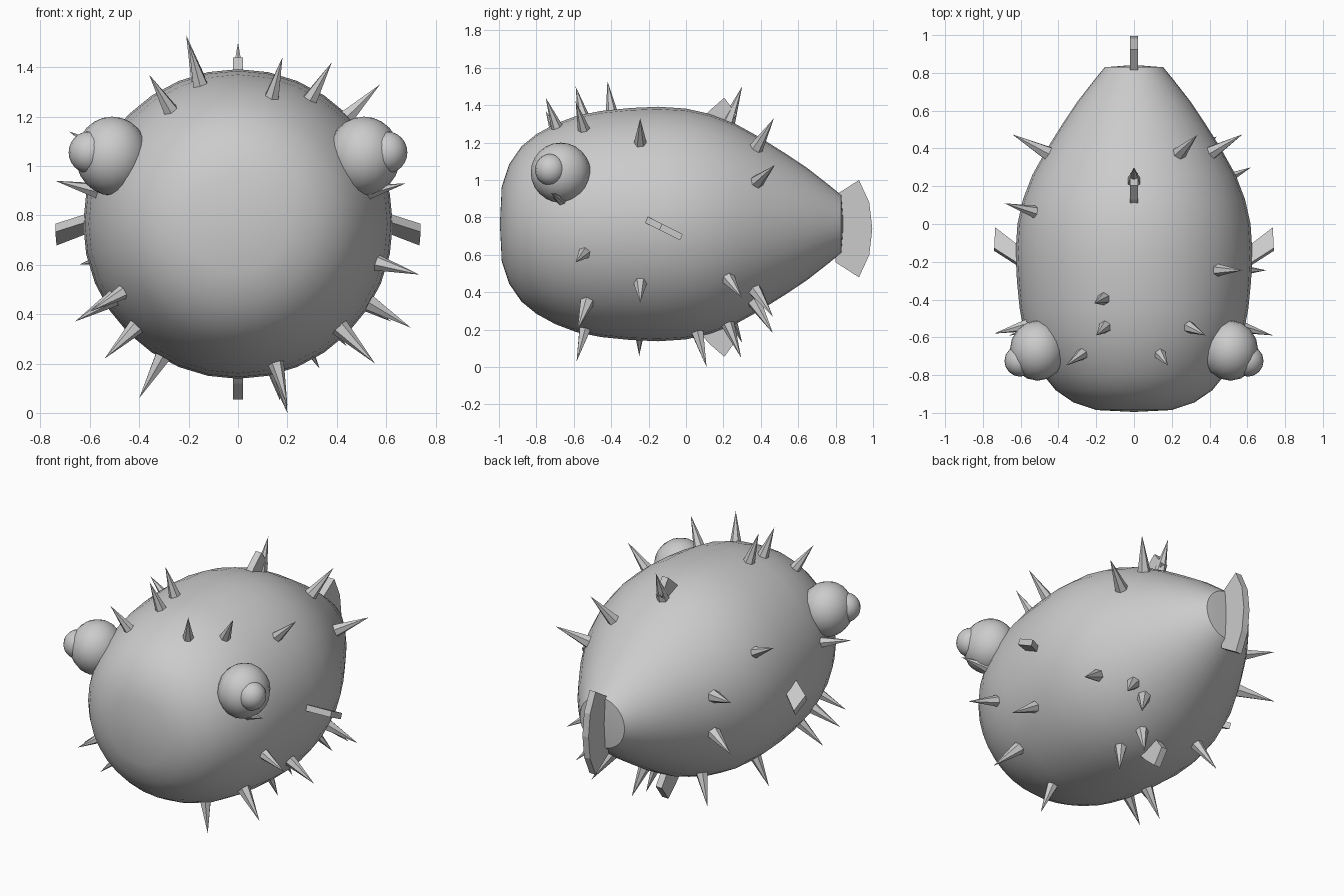
import bpy, bmesh, math
from mathutils import Vector

if "Cube" in bpy.data.objects:
    bpy.data.objects.remove(bpy.data.objects["Cube"])

CZ = 0.765  # height of the body axis


def finish(bm, name, smooth=True, angle=40):
    bmesh.ops.recalc_face_normals(bm, faces=bm.faces)
    me = bpy.data.meshes.new(name)
    bm.to_mesh(me)
    bm.free()
    ob = bpy.data.objects.new(name, me)
    bpy.context.collection.objects.link(ob)
    if smooth:
        bpy.ops.object.select_all(action='DESELECT')
        ob.select_set(True)
        bpy.context.view_layer.objects.active = ob
        bpy.ops.object.shade_smooth_by_angle(angle=math.radians(angle))
    return ob


# body: (y, radius) profile turned around the y axis
profile = [(-0.995, 0), (-0.985, 0.2), (-0.945, 0.32), (-0.88, 0.415), (-0.8, 0.48),
           (-0.7, 0.535), (-0.58, 0.58), (-0.45, 0.605), (-0.3, 0.62), (-0.15, 0.627),
           (0, 0.617), (0.13, 0.588), (0.26, 0.538), (0.4, 0.46), (0.53, 0.378),
           (0.65, 0.298), (0.76, 0.212), (0.83, 0.155), (0.842, 0)]
bm = bmesh.new()
vs = [bm.verts.new((r, y, CZ)) for y, r in profile]
es = [bm.edges.new(p) for p in zip(vs, vs[1:])]
bmesh.ops.spin(bm, geom=vs + es, cent=(0, 0, CZ), axis=(0, 1, 0),
               angle=2 * math.pi, steps=32)
bmesh.ops.remove_doubles(bm, verts=bm.verts, dist=0.0005)
finish(bm, "body")


# eyes and pupils
def ball(name, centre, radii):
    bm = bmesh.new()
    bmesh.ops.create_uvsphere(bm, u_segments=16, v_segments=12, radius=1)
    bmesh.ops.scale(bm, vec=radii, verts=bm.verts)
    bmesh.ops.translate(bm, vec=centre, verts=bm.verts)
    finish(bm, name)


for s, side in ((1, "right"), (-1, "left")):
    ball("eye_" + side, (s * 0.51, -0.67, 1.04), (0.148, 0.16, 0.16))
    ball("pupil_" + side, (s * 0.603, -0.725, 1.055), (0.083, 0.083, 0.085))

# spikes: tip positions, each leaning outward from the body
tips = [(0.18, -0.75, 1.44), (-0.36, -0.75, 1.37), (0.68, -0.72, 0.93), (-0.60, -0.73, 0.41),
        (-0.20, -0.59, 1.50), (0.38, -0.59, 1.42), (0.735, -0.59, 0.56), (0.555, -0.58, 0.20),
        (0.20, -0.585, 0.03), (-0.54, -0.59, 0.22), (-0.66, -0.59, 0.37), (-0.74, -0.58, 0.94),
        (-0.21, -0.42, 1.53), (0.575, -0.245, 1.33), (0.70, -0.245, 0.345), (-0.40, -0.25, 0.06),
        (-0.685, 0.11, 1.14), (0.20, 0.11, 0.0), (0, 0.30, 1.50), (0.62, 0.30, 0.37),
        (0.17, 0.295, 0.05), (-0.36, 0.30, 0.13), (0.335, 0.47, 1.33), (0.575, 0.475, 1.08),
        (-0.645, 0.475, 0.925), (-0.645, 0.475, 0.60), (0.33, 0.465, 0.18), (0.44, 0.465, 0.27)]
LENGTH = 0.22
for i, t in enumerate(tips):
    out = Vector((t[0], 0, t[2] - CZ)).normalized()
    out.y = 0.72 * (t[1] + 0.24)
    out.normalize()
    bm = bmesh.new()
    bmesh.ops.create_cone(bm, cap_ends=True, segments=6, radius1=0.04, radius2=0.0,
                          depth=LENGTH)
    bmesh.ops.remove_doubles(bm, verts=bm.verts, dist=0.0001)
    bmesh.ops.rotate(bm, cent=(0, 0, 0), verts=bm.verts,
                     matrix=Vector((0, 0, 1)).rotation_difference(out).to_matrix())
    bmesh.ops.translate(bm, vec=Vector(t) - out * LENGTH / 2, verts=bm.verts)
    finish(bm, f"spike_{i + 1}", smooth=False)


# fins: a flat outline pushed out to a thin plate
def plate(name, points, push):
    push = Vector(push)
    bm = bmesh.new()
    f = bm.faces.new([bm.verts.new(Vector(p) - push / 2) for p in points])
    ext = bmesh.ops.extrude_face_region(bm, geom=[f], use_keep_orig=True)
    bmesh.ops.translate(bm, vec=push, verts=[v for v in ext["geom"]
                                             if isinstance(v, bmesh.types.BMVert)])
    finish(bm, name, smooth=False)


T = 0.042
tail = [(0.8, 0.92), (0.925, 1.0), (0.98, 0.88), (0.996, 0.74), (0.98, 0.6),
        (0.925, 0.48), (0.8, 0.56)]
dorsal = [(0.06, 1.30), (0.13, 1.375), (0.205, 1.44), (0.27, 1.35), (0.22, 1.28)]
plate("tail_fin", [(0, y, z) for y, z in tail], (T, 0, 0))
plate("top_fin", [(0, y, z) for y, z in dorsal], (T, 0, 0))
plate("belly_fin", [(0, y, 2 * CZ - z - 0.035) for y, z in dorsal], (T, 0, 0))
flipper = [(0.56, -0.25), (0.74, -0.135), (0.735, -0.025), (0.56, -0.16)]
for s, side in ((1, "right"), (-1, "left")):
    plate("side_fin_" + side, [(s * x, y, 0.742 - 0.5 * (y + 0.12)) for x, y in flipper],
          (0, 0.015, 0.033))
